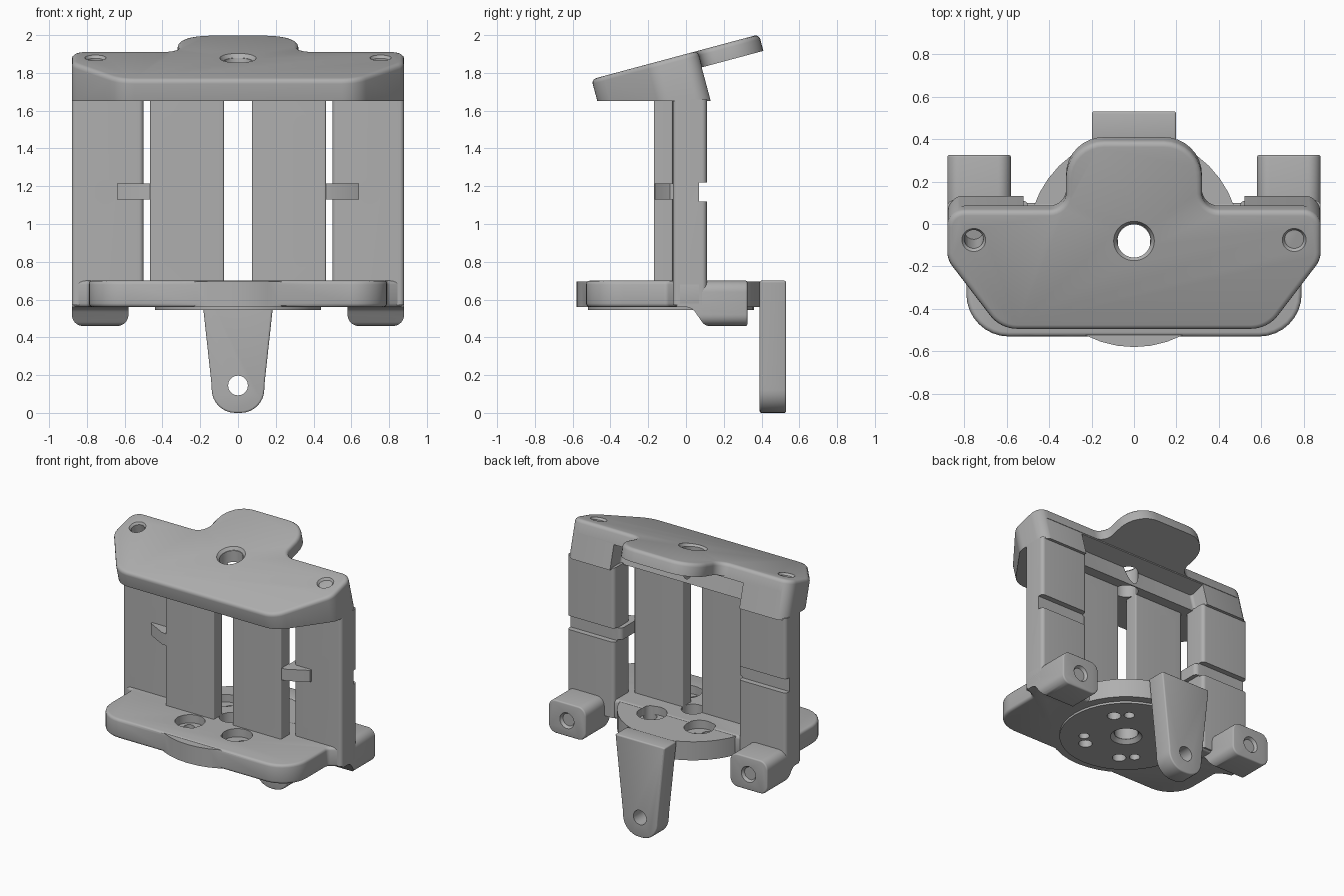
import bpy, bmesh
from math import radians, sin, tan
from mathutils import Matrix, Vector

if "Cube" in bpy.data.objects:
    bpy.data.objects.remove(bpy.data.objects["Cube"], do_unlink=True)

grey = bpy.data.materials.new("plain grey")
grey.use_nodes = True
grey.diffuse_color = (0.43, 0.43, 0.43, 1)
grey.node_tree.nodes["Principled BSDF"].inputs["Base Color"].default_value = grey.diffuse_color

TILT = Matrix.Translation((0, 0, 1.9)) @ Matrix.Rotation(radians(15), 4, 'X')
AXES = {'x': lambda u, v, w: (w, u, v),
        'y': lambda u, v, w: (u, w, v),
        'z': lambda u, v, w: (u, v, w)}


def rounded(corners, steps=8):
    """Replace each corner (x, y, radius) with a tangent arc."""
    out = []
    for i, (x, y, r) in enumerate(corners):
        p = Vector((x, y))
        if r == 0:
            out.append(p)
            continue
        a = (Vector(corners[i - 1][:2]) - p).normalized()
        b = (Vector(corners[(i + 1) % len(corners)][:2]) - p).normalized()
        half = a.angle(b) / 2
        centre = p + (a + b).normalized() * r / sin(half)
        start = (p + a * r / tan(half) - centre).normalized()
        end = (p + b * r / tan(half) - centre).normalized()
        out += [centre + start.slerp(end, k / steps).normalized() * r for k in range(steps + 1)]
    return out


def symmetric(half):
    """Complete a right-hand outline across x = 0."""
    return half + [(-x, y, r) for x, y, r in reversed(half)]


def box2(x0, x1, y0, y1, r=0):
    return [(x0, y0, r), (x1, y0, r), (x1, y1, r), (x0, y1, r)]


def apply(ob, kind, **settings):
    mod = ob.modifiers.new(kind, kind)
    for key, value in settings.items():
        setattr(mod, key, value)
    bpy.context.view_layer.objects.active = ob
    bpy.ops.object.modifier_apply(modifier=mod.name)


def finish(name, bm, matrix):
    bmesh.ops.recalc_face_normals(bm, faces=bm.faces)
    if matrix:
        bm.transform(matrix)
    mesh = bpy.data.meshes.new(name)
    bm.to_mesh(mesh)
    bm.free()
    mesh.materials.append(grey)
    ob = bpy.data.objects.new(name, mesh)
    bpy.context.collection.objects.link(ob)
    return ob


def prism(name, corners, axis, lo, hi, bevel=0, matrix=None):
    """Extrude a rounded outline along an axis."""
    bm = bmesh.new()
    pts = rounded(corners)
    low, high = ([bm.verts.new(AXES[axis](p.x, p.y, w)) for p in pts] for w in (lo, hi))
    bm.faces.new(low)
    bm.faces.new(high)
    for i in range(len(pts)):
        bm.faces.new((low[i - 1], low[i], high[i], high[i - 1]))
    ob = finish(name, bm, matrix)
    if bevel:
        apply(ob, 'BEVEL', width=bevel, segments=3, limit_method='ANGLE', angle_limit=radians(40))
    return ob


def rod(name, u, v, axis, lo, hi, r, r2=None, matrix=None):
    """Cylinder or cone between two positions on an axis."""
    bm = bmesh.new()
    bmesh.ops.create_cone(bm, cap_ends=True, segments=40, radius1=r,
                          radius2=r if r2 is None else r2, depth=hi - lo)
    for vert in bm.verts:
        x, y, z = vert.co
        vert.co = AXES[axis](x + u, y + v, z + (lo + hi) / 2)
    return finish(name, bm, matrix)


def combine(ob, other, operation='DIFFERENCE'):
    apply(ob, 'BOOLEAN', object=other, operation=operation, solver='EXACT')
    bpy.data.objects.remove(other, do_unlink=True)


def drill(ob, u, v, axis, lo, hi, r, matrix=None):
    combine(ob, rod("cutter", u, v, axis, lo, hi, r, None, matrix))


def mirror(ob):
    apply(ob, 'MIRROR', use_mirror_merge=False)


# Base plate with rounded front, wide wings and a round rear lobe
base = prism("base_plate", symmetric([(0.79, -0.53, 0.2), (0.79, -0.1, 0.03),
             (0.88, -0.05, 0.03), (0.88, 0.1, 0.03), (0.4, 0.1, 0)]), 'z', 0.56, 0.70, 0.02)
combine(base, rod("rear_lobe", 0, -0.08, 'z', 0.56, 0.695, 0.5), 'UNION')
combine(base, rod("bottom_disc", 0, -0.08, 'z', 0.545, 0.6, 0.44), 'UNION')
drill(base, 0, -0.08, 'z', 0.4, 0.9, 0.078)
combine(base, rod("rim", 0, -0.08, 'z', 0.54, 0.57, 0.11, 0.08))
for sx in (-1, 1):
    for sy in (-1, 1):
        x, y = sx * 0.19, -0.08 + sy * 0.2
        dx, dy = sx * sy * 0.045, -0.045
        drill(base, x, y, 'z', 0.64, 0.9, 0.1)
        drill(base, x + dx, y + dy, 'z', 0.4, 0.9, 0.045)
        drill(base, x - dx * 0.6, y - dy * 0.6, 'z', 0.4, 0.9, 0.035)

# Hanging rear tab
tab = prism("rear_tab", symmetric([(0.135, 0, 0.125), (0.14, 0.15, 0), (0.2, 0.70, 0.01)]),
            'y', 0.39, 0.53, 0.012)
drill(tab, 0, 0.145, 'y', 0.2, 0.7, 0.052)

# Side columns with a cross hole and a rear groove
column = prism("side_columns", box2(0.5, 0.88, -0.07, 0.11, 0.025), 'z', 0.57, 1.66)
combine(column, prism("groove", box2(0.4, 1, 1.12, 1.22), 'y', 0.07, 0.2))
drill(column, 0.70, 1.17, 'y', -0.2, 0.2, 0.05)
combine(column, rod("rim", 0.70, 1.17, 'y', -0.075, -0.05, 0.062, 0.05))
mirror(column)

# Rear feet, rounded in front profile and swept underneath
foot = prism("rear_feet", box2(0.58, 0.88, 0.46, 0.70, 0.06), 'y', -0.05, 0.325, 0.01)
combine(foot, prism("sweep", [(-0.1, 0.56, 0), (0.03, 0.56, 0.06), (0.1, 0.46, 0.05),
        (0.4, 0.46, 0), (0.4, 0.8, 0), (-0.1, 0.8, 0)], 'x', 0.4, 1), 'INTERSECT')
drill(foot, 0.73, 0.575, 'y', 0.12, 0.5, 0.045)
combine(foot, rod("rim", 0.73, 0.575, 'y', 0.305, 0.33, 0.045, 0.06))
mirror(foot)

# Front mounting slabs
slab = prism("mounting_slabs", box2(0.075, 0.465, -0.17, -0.07, 0.008), 'z', 0.68, 1.7)
for z in (0.825, 1.52):
    drill(slab, 0.35, z, 'y', -0.4, 0.2, 0.055)
mirror(slab)

# Arms tying the slabs to the columns
arm = prism("slab_arms", [(0.45, -0.165, 0), (0.50, -0.16, 0), (0.64, -0.085, 0),
            (0.64, -0.05, 0), (0.56, 0.07, 0), (0.47, 0.07, 0.03), (0.47, -0.08, 0),
            (0.45, -0.08, 0)], 'z', 1.13, 1.215)
mirror(arm)

# Tilted top cap, trimmed flat underneath
cap = prism("top_cap", symmetric([(0.63, -0.518, 0.16), (0.88, -0.18, 0.12), (0.88, 0.065, 0.08),
            (0.32, 0.065, 0.08), (0.32, 0.4, 0.18)]), 'z', -0.7, 0, 0.025, TILT)
combine(cap, prism("trim", box2(-2, 2, -2, 2), 'z', 0.5, 1.65))
combine(cap, prism("under_tongue", box2(-1, 1, 0.062, 1), 'z', -1, -0.09, 0, TILT))
combine(cap, prism("rear_recess", box2(-0.52, 0.52, -0.06, 1, 0.02), 'z', -1, -0.1, 0, TILT))
drill(cap, 0, -0.08, 'z', 1.4, 2.3, 0.078)
combine(cap, rod("rim", 0, -0.083, 'z', -0.02, 0.005, 0.08, 0.1, TILT))
for sx in (-1, 1):
    drill(cap, sx * 0.755, -0.078, 'z', -0.18, 0.1, 0.045, TILT)
    combine(cap, rod("rim", sx * 0.755, -0.078, 'z', -0.015, 0.005, 0.045, 0.06, TILT))

# Smooth rounded surfaces, crisp edges
bpy.ops.object.select_all(action='DESELECT')
for part in (base, tab, column, foot, slab, arm, cap):
    part.select_set(True)
bpy.context.view_layer.objects.active = base
bpy.ops.object.shade_smooth_by_angle(angle=radians(32))
